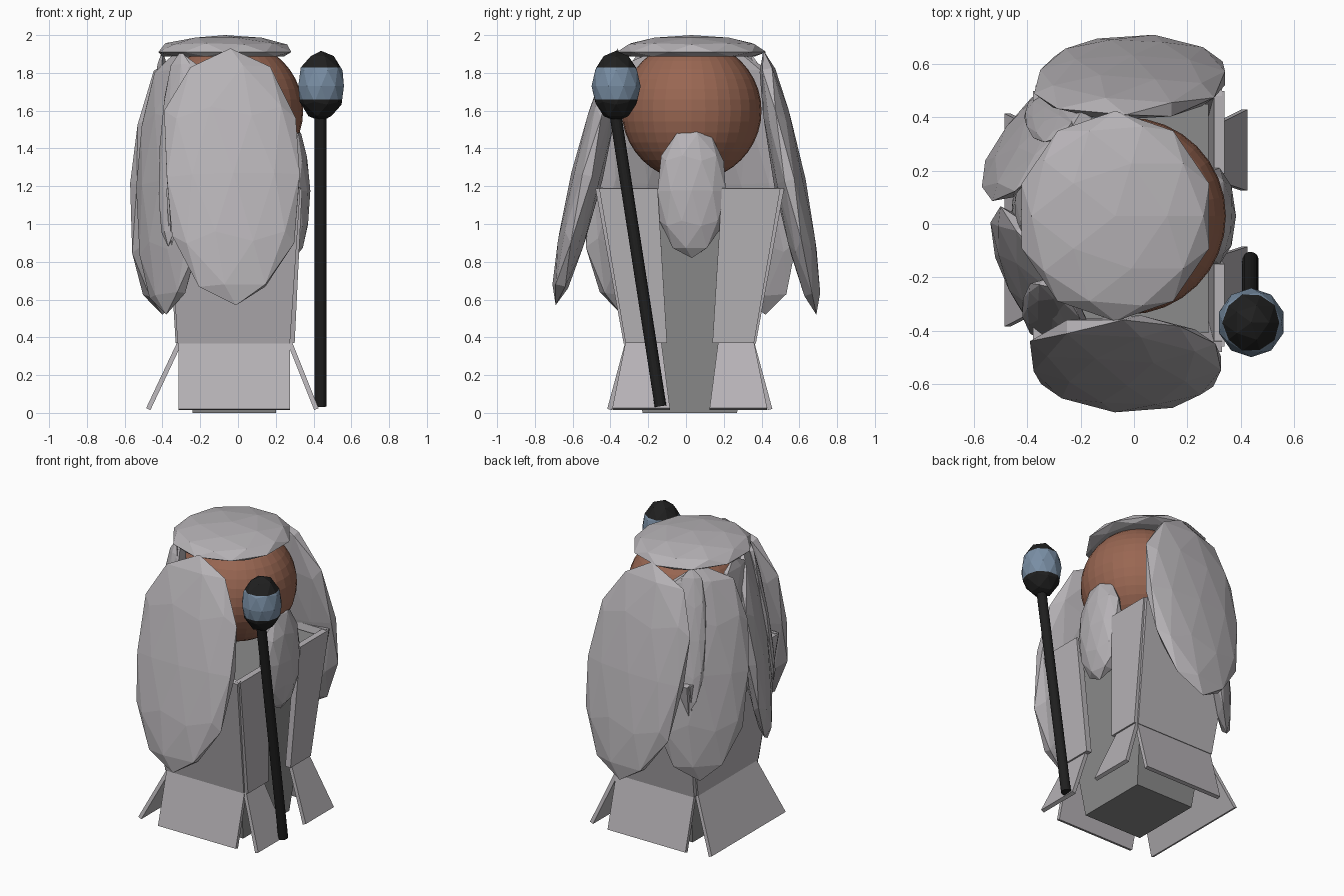
import bpy, bmesh, math
from mathutils import Vector, Matrix

if "Cube" in bpy.data.objects:
    bpy.data.objects.remove(bpy.data.objects["Cube"])


def material(name, rgb):
    m = bpy.data.materials.new(name)
    m.diffuse_color = (*rgb, 1)
    m.use_nodes = True
    m.node_tree.nodes["Principled BSDF"].inputs["Base Color"].default_value = m.diffuse_color
    return m


GREY = material("pale grey", (0.47, 0.45, 0.47))
DARK = material("mid grey", (0.26, 0.26, 0.26))
SKIN = material("brown skin", (0.32, 0.135, 0.085))
BLACK = material("black", (0.014, 0.014, 0.014))
BLUE = material("steel blue", (0.19, 0.27, 0.37))


def finish(name, bm, *mats):
    bmesh.ops.recalc_face_normals(bm, faces=bm.faces)
    me = bpy.data.meshes.new(name)
    bm.to_mesh(me)
    bm.free()
    for m in mats:
        me.materials.append(m)
    ob = bpy.data.objects.new(name, me)
    bpy.context.collection.objects.link(ob)
    return ob


def lock(name, top, tip, az, width, thick, wide_a=0.0, wide_b=0.0):
    """Flattened low-poly ellipsoid hanging from top to tip, facing azimuth az.
    wide_a / wide_b broaden its upper half on either side."""
    top, tip = Vector(top), Vector(tip)
    w = (top - tip) / 2
    a = math.radians(az)
    u = Vector((-math.sin(a), math.cos(a), 0))
    u = (u - w.normalized() * u.dot(w.normalized())).normalized()
    v = u.cross(w.normalized())
    c = (top + tip) / 2
    bm = bmesh.new()
    bmesh.ops.create_icosphere(bm, subdivisions=2, radius=1)
    for p in bm.verts:
        x, y, z = p.co
        x *= 1 + (wide_a if x > 0 else wide_b) * max(z, 0) ** 2
        p.co = c + u * x * width + v * y * thick + w * z
    return finish(name, bm, GREY)


def plate(name, pts, thick=0.025):
    """Thin cloth board from four corners."""
    bm = bmesh.new()
    bm.faces.new([bm.verts.new(p) for p in pts])
    ob = finish(name, bm, GREY)
    s = ob.modifiers.new("thickness", 'SOLIDIFY')
    s.thickness = thick
    s.offset = 0
    return ob


# head
bm = bmesh.new()
bmesh.ops.create_uvsphere(bm, u_segments=32, v_segments=20, radius=0.37,
                          matrix=Matrix.Translation((-0.025, 0.03, 1.6)))
finish("head", bm, SKIN)

# flat cap of hair, cut flat underneath
bm = bmesh.new()
bmesh.ops.create_icosphere(bm, subdivisions=2, radius=1)
for p in bm.verts:
    x, y, z = p.co
    p.co = (-0.07 + 0.37 * x, 0.03 + 0.395 * y, 1.91 + 0.09 * max(z, -0.25))
finish("hair_cap", bm, GREY)

# large hanging hair locks: top, tip, azimuth, half width, half thickness, broadening
LOCKS = [
    ((-0.04, -0.36, 1.93), (-0.01, -0.69, 0.57), -90, 0.37, 0.085, 0.1, 0.5),
    ((-0.03, 0.41, 1.92), (0.02, 0.69, 0.52), 90, 0.365, 0.085, 0.5, 0.1),
    ((-0.29, 0.27, 1.92), (-0.40, 0.42, 0.52), 137, 0.32, 0.08, 0.4, 0.4),
    ((-0.32, -0.15, 1.92), (-0.38, -0.34, 0.52), 212, 0.33, 0.08, 0.4, 0.4),
]
for i, args in enumerate(LOCKS):
    lock(f"hair_lock_{i + 1}", *args)

# thin strands filling the gaps between locks
STRANDS = [
    ((-0.30, -0.24, 1.92), (-0.37, -0.42, 0.88), 230, 0.10, 0.04),
    ((-0.40, 0.05, 1.92), (-0.42, 0.02, 0.90), 180, 0.17, 0.05),
    ((-0.27, 0.33, 1.92), (-0.36, 0.48, 1.0), 120, 0.10, 0.04),
]
for i, args in enumerate(STRANDS):
    lock(f"hair_strand_{i + 1}", *args, 0.4, 0.4)

# beard
lock("beard", (0.29, 0.03, 1.53), (0.30, 0.03, 0.82), 0, 0.19, 0.088)

# tapered inner body
bm = bmesh.new()
bmesh.ops.create_cube(bm, size=1)
for p in bm.verts:
    up = p.co.z > 0
    p.co = (-0.02 + p.co.x * (0.60 if up else 0.44),
            0.02 + p.co.y * (0.86 if up else 0.50), 1.16 if up else 0.0)
finish("inner_body", bm, DARK)

O = 0.02  # sideways centre of the robe
# robe sides on front and back, with flared skirts
for s, n in ((-1, "front"), (1, "back")):
    plate(f"robe_{n}", [(-0.37, s * 0.48 + O, 1.19), (0.33, s * 0.48 + O, 1.19),
                        (0.275, s * 0.33 + O, 0.37), (-0.32, s * 0.33 + O, 0.37)], 0.04)
    plate(f"skirt_{n}", [(-0.315, s * 0.33 + O, 0.37), (0.275, s * 0.33 + O, 0.37),
                         (0.275, s * 0.425 + O, 0.018), (-0.315, s * 0.425 + O, 0.018)])

# robe on the rear side
plate("robe_rear", [(-0.36, -0.46, 1.19), (-0.36, 0.50, 1.19),
                    (-0.31, 0.34, 0.37), (-0.31, -0.31, 0.37)], 0.04)
plate("skirt_rear", [(-0.31, -0.30, 0.37), (-0.31, 0.33, 0.37),
                     (-0.475, 0.415, 0.02), (-0.475, -0.385, 0.02)])

# two open robe halves below the face
for s, n in ((-1, "left"), (1, "right")):
    plate(f"robe_half_{n}", [(0.32, s * 0.48 + O, 1.19), (0.32, s * 0.17 + O, 1.19),
                             (0.28, s * 0.12 + O, 0.37), (0.28, s * 0.34 + O, 0.37)], 0.04)
    plate(f"skirt_half_{n}", [(0.275, s * 0.34 + O, 0.37), (0.275, s * 0.15 + O, 0.37),
                              (0.415, s * 0.105 + O, 0.02),
                              (0.415, s * 0.41 + O, 0.02)])

# staff shaft
a, b = Vector((0.437, -0.135, 0.035)), Vector((0.437, -0.38, 1.62))
turn = (b - a).to_track_quat('Z', 'Y').to_matrix().to_4x4()
bm = bmesh.new()
bmesh.ops.create_cone(bm, cap_ends=True, segments=16, radius1=0.031, radius2=0.031,
                      depth=(b - a).length, matrix=Matrix.Translation((a + b) / 2) @ turn)
finish("staff_shaft", bm, BLACK)

# staff head: low-poly ball with blue band between black ends
bm = bmesh.new()
bmesh.ops.create_icosphere(bm, subdivisions=2, radius=1)
for z in (-0.38, 0.52):
    bmesh.ops.bisect_plane(bm, geom=bm.verts[:] + bm.edges[:] + bm.faces[:],
                           plane_co=(0, 0, z), plane_no=(0, 0, 1))
for f in bm.faces:
    f.material_index = 1 if -0.38 < f.calc_center_median().z < 0.52 else 0
bmesh.ops.transform(bm, verts=bm.verts, matrix=Matrix.Translation((0.44, -0.37, 1.73))
                    @ Matrix.Diagonal((0.127, 0.13, 0.187, 1)))
finish("staff_head", bm, BLACK, BLUE)
